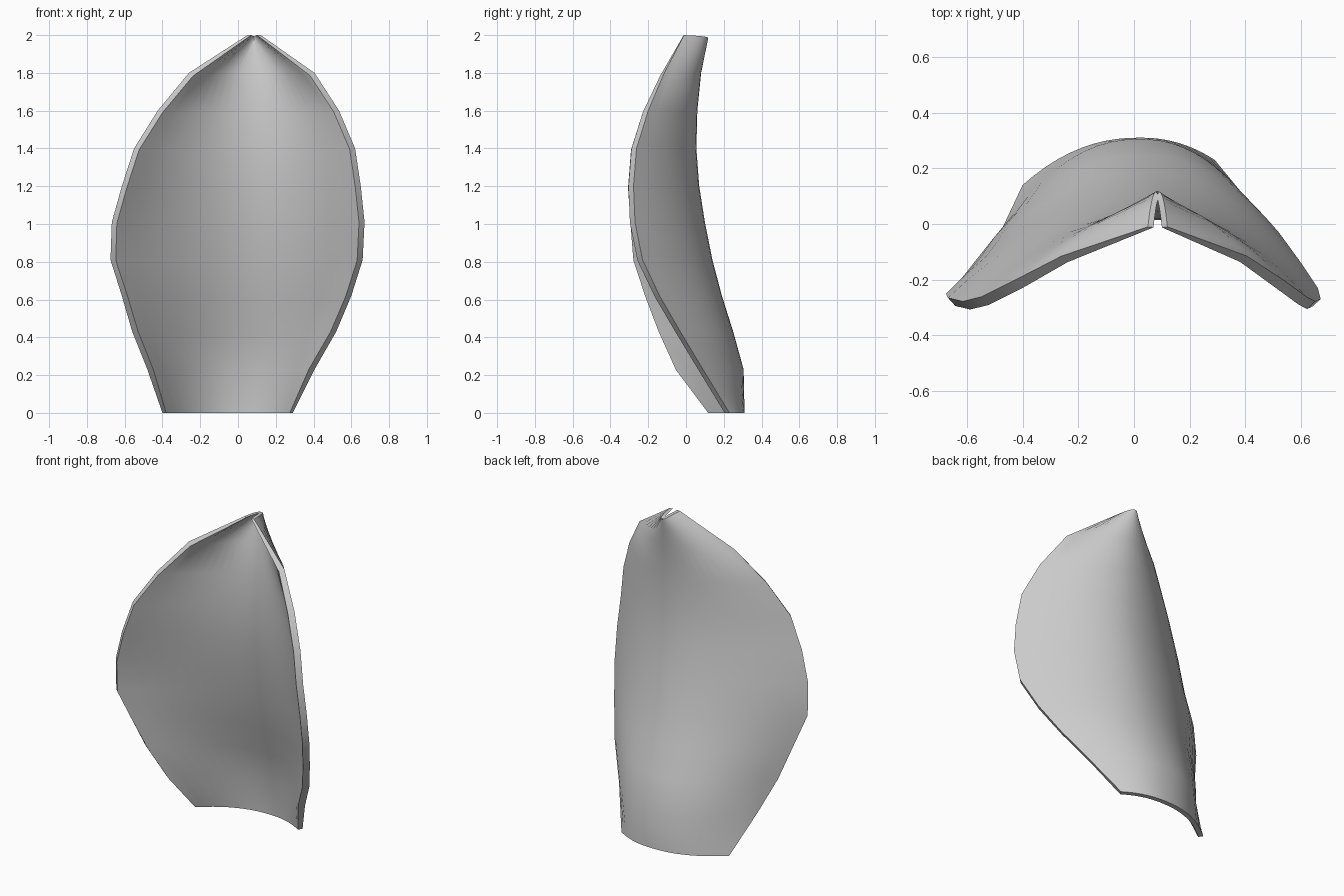
import bpy
import bmesh
from mathutils import Vector

default = bpy.data.objects.get("Cube")
if default:
    bpy.data.objects.remove(default, do_unlink=True)

# One cross-section per row:
# height, right edge x, right edge y, spine x, spine y, left edge x, left edge y, bend, wall
SECTIONS = [
    (0, -.40, .14, .02, .31, .29, .23, 2.2, .03),
    (.23, -.48, -.03, .02, .305, .405, .09, 2.2, .04),
    (.43, -.56, -.12, .03, .25, .52, -.03, 2.1, .04),
    (.62, -.615, -.19, .04, .19, .60, -.14, 2, .04),
    (.81, -.675, -.25, .05, .14, .66, -.23, 1.9, .04),
    (1.01, -.668, -.265, .06, .10, .67, -.27, 1.9, .04),
    (1.2, -.615, -.278, .07, .07, .65, -.278, 1.9, .04),
    (1.4, -.55, -.262, .08, .055, .62, -.262, 1.9, .04),
    (1.6, -.425, -.2, .085, .06, .535, -.2, 1.9, .04),
    (1.8, -.26, -.115, .085, .08, .405, -.115, 1.9, .035),
    (2, .05, -.01, .085, .118, .12, -.01, 2.6, .02),
]
HALF = 10  # columns on each side of the spine
LAST_ROW = len(SECTIONS) - 1
LAST_COL = 2 * HALF


def outer_curve(section):
    """Bowed curve from the right edge over the spine to the left edge."""
    z, rx, ry, sx, sy, lx, ly, bend, wall = section
    points = []
    for i in range(-HALF, HALF + 1):
        u = abs(i) / HALF
        ex, ey = (rx, ry) if i < 0 else (lx, ly)
        # the narrow tip dips slightly at the spine
        dip = .015 * (1 - u) if section is SECTIONS[-1] else 0
        points.append(Vector((sx + (ex - sx) * u, sy + (ey - sy) * u ** bend, z - dip)))
    return points


def inner_curve(grid, r):
    """Row of the outer grid moved inward by its wall; base and tip stay level."""
    points = []
    for c, point in enumerate(grid[r]):
        across = grid[r][min(c + 1, LAST_COL)] - grid[r][max(c - 1, 0)]
        rise = grid[min(r + 1, LAST_ROW)][c] - grid[max(r - 1, 0)][c]
        normal = across.cross(rise)
        if r in (0, LAST_ROW):
            normal = Vector((across.y, -across.x, 0))
        points.append(point + normal.normalized() * SECTIONS[r][-1])
    return points


# Closed loops, outer curve then inner curve back, joined row to row
grid = [outer_curve(section) for section in SECTIONS]
bm = bmesh.new()
loops = [[bm.verts.new(p) for p in row + inner_curve(grid, r)[::-1]]
         for r, row in enumerate(grid)]

count = len(loops[0])
for low, high in zip(loops, loops[1:]):
    for i in range(count):
        j = (i + 1) % count
        bm.faces.new((low[i], low[j], high[j], high[i]))

# Rims at the base and the tip
for loop in (loops[0], loops[-1]):
    for i in range(LAST_COL):
        bm.faces.new((loop[i], loop[i + 1], loop[count - 2 - i], loop[count - 1 - i]))
bmesh.ops.recalc_face_normals(bm, faces=bm.faces)

mesh = bpy.data.meshes.new("curved_petal")
bm.to_mesh(mesh)
bm.free()
petal = bpy.data.objects.new("curved_petal", mesh)
bpy.context.collection.objects.link(petal)

# Plain grey
grey = bpy.data.materials.new("plain_grey")
grey.use_nodes = True
grey.diffuse_color = (.6, .6, .6, 1)
grey.node_tree.nodes["Principled BSDF"].inputs["Base Color"].default_value = (.6, .6, .6, 1)
mesh.materials.append(grey)

# Smooth walls with crisp rims
bpy.ops.object.select_all(action="DESELECT")
petal.select_set(True)
bpy.context.view_layer.objects.active = petal
bpy.ops.object.shade_smooth_by_angle(angle=.7)
